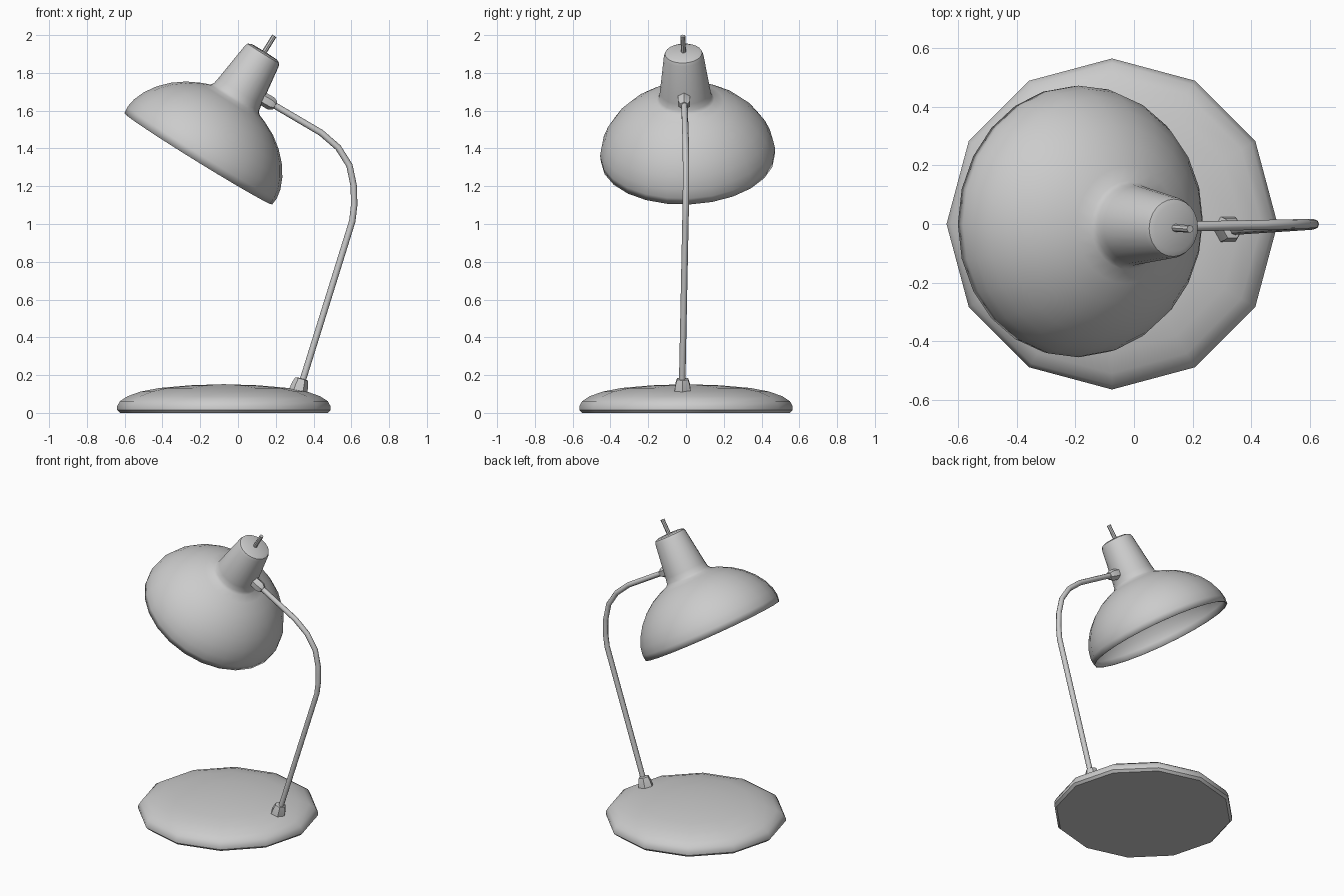
import bpy, bmesh
from math import cos, sin, tau, radians
from mathutils import Vector

if "Cube" in bpy.data.objects:
    bpy.data.objects.remove(bpy.data.objects["Cube"])


def smooth(ob, angle=35):
    bpy.ops.object.select_all(action='DESELECT')
    ob.select_set(True)
    bpy.context.view_layer.objects.active = ob
    bpy.ops.object.shade_smooth_by_angle(angle=radians(angle))


def lathe(name, profile, sides, origin, axis=(0, 0, 1), angle=35):
    """Turn (radius, height) points around an axis; radius 0 closes to a pole."""
    bm = bmesh.new()
    rings = []
    for r, h in profile:
        n = sides if r > 0 else 1
        rings.append([bm.verts.new((r * cos(tau * i / sides), r * sin(tau * i / sides), h))
                      for i in range(n)])
    for a, b in zip(rings, rings[1:]):
        for i in range(sides):
            j = (i + 1) % sides
            quad = [a[i % len(a)], a[j % len(a)], b[j % len(b)], b[i % len(b)]]
            bm.faces.new(list(dict.fromkeys(quad)))
    bmesh.ops.recalc_face_normals(bm, faces=bm.faces)
    # tilt so that local x stays in the front plane
    z = Vector(axis).normalized()
    y = z.cross(Vector((1, 0, 0))).normalized()
    x = y.cross(z)
    for v in bm.verts:
        v.co = Vector(origin) + x * v.co.x + y * v.co.y + z * v.co.z
    me = bpy.data.meshes.new(name)
    bm.to_mesh(me)
    bm.free()
    ob = bpy.data.objects.new(name, me)
    bpy.context.collection.objects.link(ob)
    smooth(ob, angle)
    return ob


# twelve-sided domed base
lathe("base", [(0, 0), (0.55, 0), (0.565, 0.015), (0.565, 0.035), (0.55, 0.062), (0.51, 0.088),
               (0.44, 0.113), (0.34, 0.132), (0.18, 0.146), (0, 0.152)], 12, (-0.075, 0, 0))

# tilted shade with its neck, as a thin open shell
centre, axis = (-0.21, 0.01, 1.345), (0.525, -0.035, 0.85)
shade = lathe("shade", [(0.46, 0), (0.464, 0.04), (0.455, 0.09), (0.43, 0.15), (0.39, 0.21),
                        (0.335, 0.267), (0.27, 0.315), (0.2, 0.35), (0.152, 0.369), (0.14, 0.385),
                        (0.134, 0.42), (0.105, 0.64), (0.098, 0.657), (0.08, 0.665), (0, 0.667)],
              24, centre, axis, 40)
shell = shade.modifiers.new("thickness", 'SOLIDIFY')
shell.thickness = 0.006
shell.offset = -1

# cord stub on top of the neck
lathe("cord_stub", [(0, 0.65), (0.013, 0.65), (0.013, 0.765), (0, 0.765)], 8, centre, axis)

# bent stem
path = [(0.325, -0.02, 0.11), (0.344, -0.02, 0.177), (0.605, -0.003, 1.015), (0.615, -0.001, 1.1),
        (0.613, 0, 1.2), (0.59, 0, 1.31), (0.53, -0.001, 1.405), (0.44, -0.003, 1.483),
        (0.195, -0.008, 1.627), (0.13, -0.01, 1.663)]
cu = bpy.data.curves.new("stem", 'CURVE')
cu.dimensions = '3D'
cu.bevel_depth = 0.017
cu.bevel_resolution = 2
cu.use_fill_caps = True
sp = cu.splines.new('POLY')
sp.points.add(len(path) - 1)
for p, co in zip(sp.points, path):
    p.co = (*co, 1)
stem = bpy.data.objects.new("stem", cu)
bpy.context.collection.objects.link(stem)
bpy.ops.object.select_all(action='DESELECT')
stem.select_set(True)
bpy.context.view_layer.objects.active = stem
bpy.ops.object.convert(target='MESH')
smooth(bpy.context.object, 50)

# six-sided collars where the stem meets the base and the neck
lathe("base_collar", [(0, 0), (0.05, 0), (0.044, 0.04), (0.034, 0.07), (0, 0.075)], 6,
      (0.318, -0.018, 0.112), (0.26, 0, 0.95))
lathe("neck_collar", [(0, 0), (0.036, 0), (0.036, 0.06), (0.024, 0.082), (0, 0.084)], 6,
      (0.125, -0.01, 1.667), (0.86, 0, -0.5))
